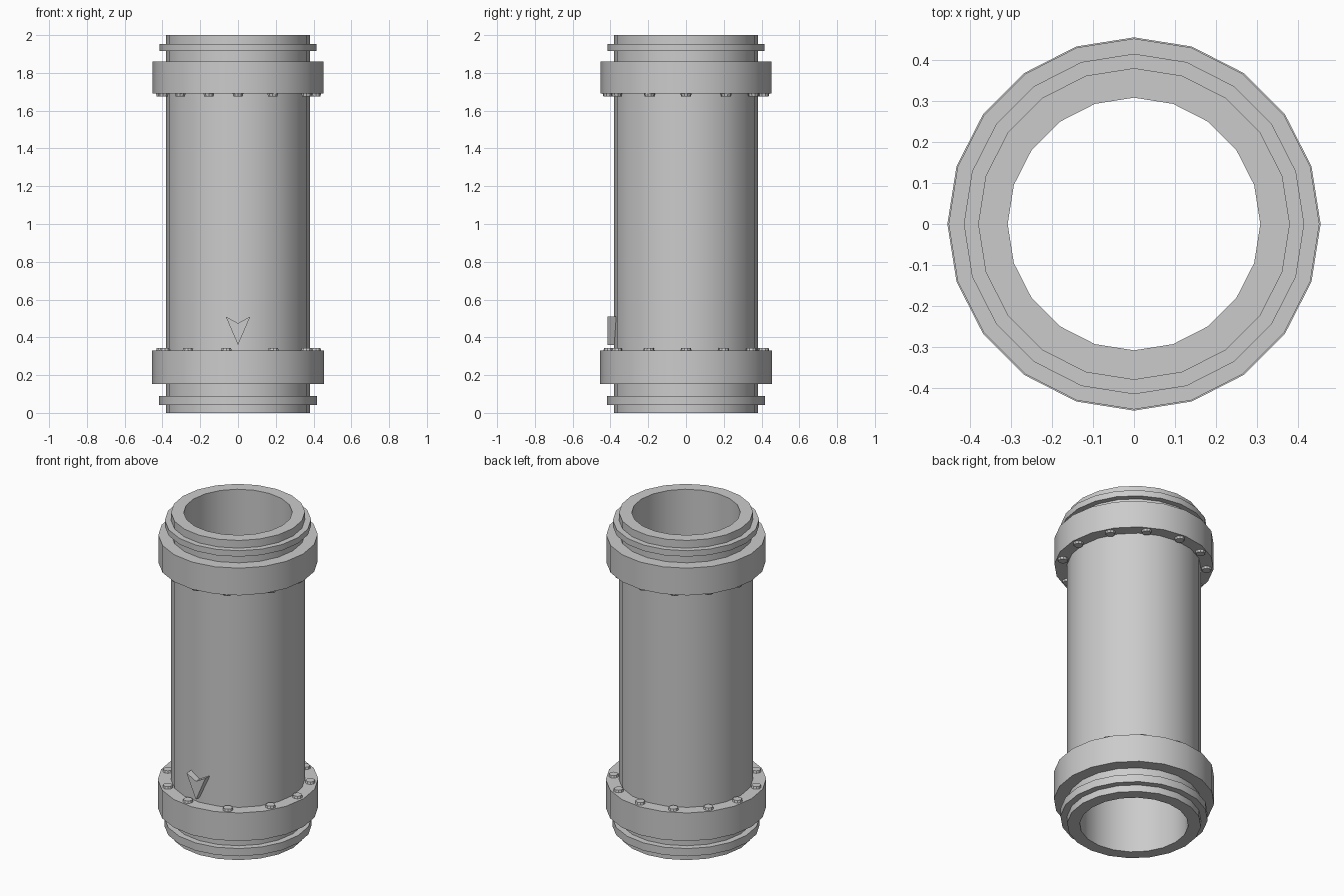
import bpy, bmesh, math

if "Cube" in bpy.data.objects:
    bpy.data.objects.remove(bpy.data.objects["Cube"])

SIDES = 20


def finish(name, bm, smooth=True):
    bmesh.ops.recalc_face_normals(bm, faces=bm.faces)
    me = bpy.data.meshes.new(name)
    bm.to_mesh(me)
    bm.free()
    ob = bpy.data.objects.new(name, me)
    bpy.context.collection.objects.link(ob)
    if smooth:
        bpy.ops.object.select_all(action='DESELECT')
        ob.select_set(True)
        bpy.context.view_layer.objects.active = ob
        bpy.ops.object.shade_smooth_by_angle(angle=math.radians(30))
    return ob


def ring(name, inner, outer, z0, z1):
    """Square-section tube around the z axis."""
    bm = bmesh.new()
    loops = []
    for r, z in ((inner, z0), (outer, z0), (outer, z1), (inner, z1)):
        loops.append([bm.verts.new((r * math.cos(i * math.tau / SIDES),
                                    r * math.sin(i * math.tau / SIDES), z))
                      for i in range(SIDES)])
    for k in range(4):
        a, b = loops[k], loops[(k + 1) % 4]
        for i in range(SIDES):
            j = (i + 1) % SIDES
            bm.faces.new((a[i], a[j], b[j], b[i]))
    return finish(name, bm)


def bolts(name, angles, z, direction):
    """Low bolt heads around a collar; angles run from the front towards +x."""
    bm = bmesh.new()
    for a in angles:
        t = math.radians(a)
        made = bmesh.ops.create_cone(bm, cap_ends=True, segments=10,
                                     radius1=0.031, radius2=0.026, depth=0.02)['verts']
        if direction < 0:
            bmesh.ops.scale(bm, vec=(1, 1, -1), verts=made)
        bmesh.ops.translate(bm, verts=made, vec=(0.412 * math.sin(t),
                                                 -0.412 * math.cos(t),
                                                 z + direction * 0.004))
    return finish(name, bm)


# main pipe
ring("pipe", 0.308, 0.38, 0, 2)

# thin end lips and heavy collars
ring("bottom_lip", 0.36, 0.418, 0.042, 0.09)
ring("top_lip", 0.36, 0.415, 1.915, 1.952)
ring("bottom_collar", 0.36, 0.455, 0.154, 0.33)
ring("top_collar", 0.36, 0.452, 1.69, 1.86)

# bolts on the facing sides of the collars
bolts("bottom_bolts", (-70, -40, -8.6, 27, 61.5, 90, 119, 147, 176, 205, 233, 260), 0.33, 1)
bolts("top_bolts", (-74, -48, -22, 0, 26.5, 62, 90, 121, 150, 179, 206, 233, 260), 1.69, -1)

# flow arrow on the front
bm = bmesh.new()
outline = ((0, 0.36), (0.065, 0.51), (0, 0.475), (-0.065, 0.51))
front = [bm.verts.new((x, -0.416, z)) for x, z in outline]
back = [bm.verts.new((x, -0.366, z)) for x, z in outline]
for i in range(4):
    j = (i + 1) % 4
    bm.faces.new((front[i], front[j], back[j], back[i]))
for tri in ((0, 1, 2), (0, 2, 3)):
    bm.faces.new([front[i] for i in tri])
    bm.faces.new([back[i] for i in reversed(tri)])
finish("flow_arrow", bm, smooth=False)
